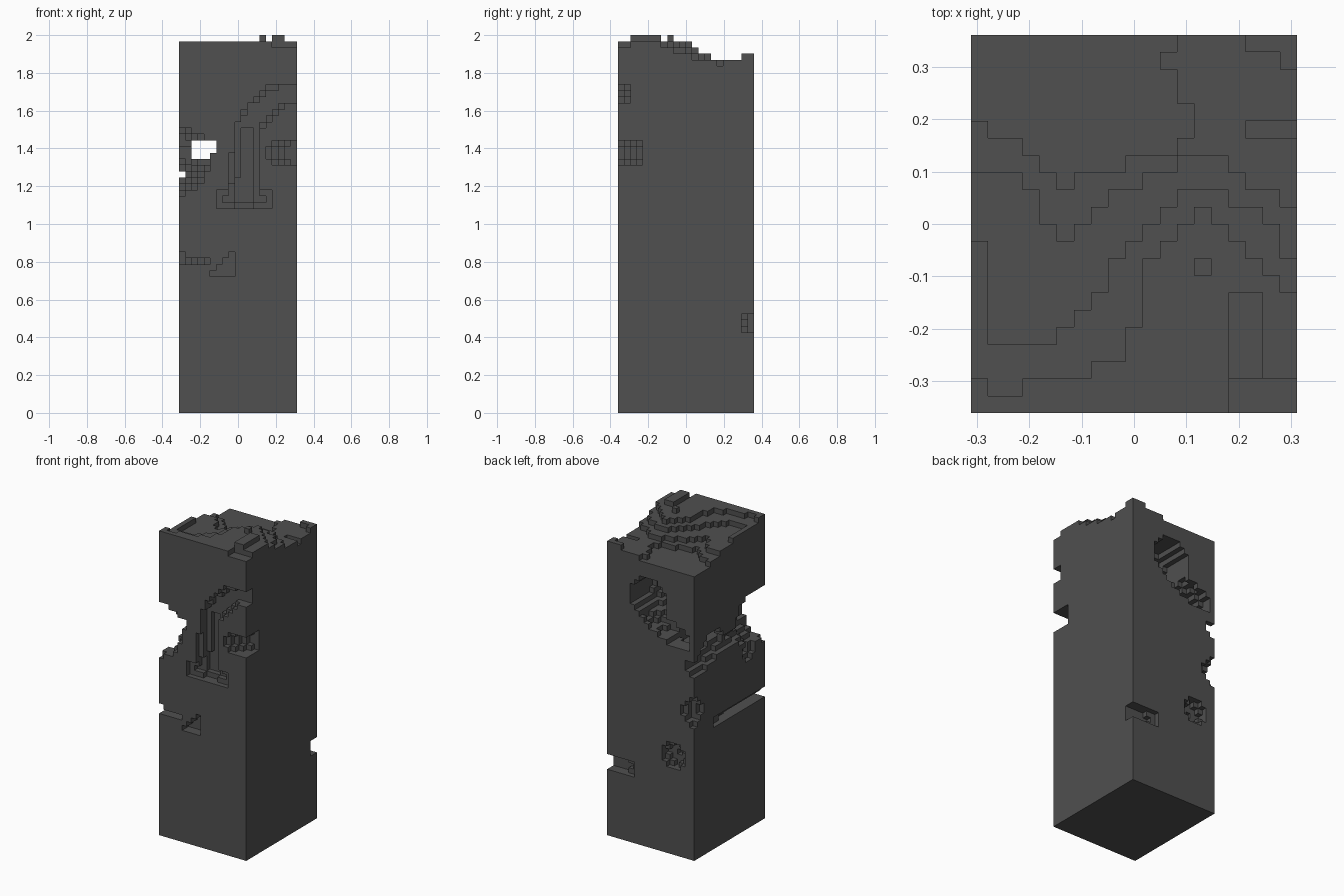
import bpy
import bmesh
from mathutils import Vector

cube = bpy.data.objects.get("Cube")
if cube:
    bpy.data.objects.remove(cube, do_unlink=True)

NX, NY, NZ = 19, 22, 61
UNIT = 2 / NZ

# Terrain contours: depth reached by each terrace, one letter per column (a = 0)
TERRACES = [
    "cbbccccddfjklmlkjih",
    "keeeefghjklmnnnmmlj",
    "ooonlklmnnooppponnm"[:18] + "m",
    "rqqponooopppqwwwwww",
]


def ground_height(x, y):
    """Number of blocks in one column of the terrain."""
    height = 56 + sum(y < ord(row[x]) - ord("a") for row in TERRACES)
    if x == 12 and y > 17 or x == 11 and y == 20:
        height = 57
    if x > 15 and y == 16:                      # shallow gully
        height = 56
    if x > 15 and y == 21 or x == 18 and y == 20:   # back corner rise
        height = 58
    if x > 14 and y < 2:                        # low front ledge
        height = 59
    if x in (15, 16) and 2 <= y < 7 or (x, y) == (13, 8):   # crest
        height = NZ
    return height


solid = {(x, y, z) for x in range(NX) for y in range(NY)
         for z in range(ground_height(x, y))}


def carve_ball(center, radius):
    lo = [int(c - radius) - 1 for c in center]
    hi = [int(c + radius) + 2 for c in center]
    for x in range(lo[0], hi[0]):
        for y in range(lo[1], hi[1]):
            for z in range(lo[2], hi[2]):
                middle = Vector((x + 0.5, y + 0.5, z + 0.5))
                if (middle - center).length <= radius:
                    solid.discard((x, y, z))


def carve_tunnel(*stops):
    """Carve along stops given as x, y, z, radius in blocks."""
    if len(stops) == 1:
        stops = stops * 2
    for start, end in zip(stops, stops[1:]):
        a, b = Vector(start), Vector(end)
        steps = max(1, int((b - a).length * 2))
        for i in range(steps + 1):
            p = a.lerp(b, i / steps)
            carve_ball(p.xyz, p.w)


# Back cave, running down towards the side
carve_tunnel((10, 23, 49, 4.3), (10, 17, 49, 4))
carve_tunnel((9, 20, 46, 3), (7, 20, 44.5, 2.6), (3, 21, 42.7, 2.2))
# Narrow passage from front to back
carve_tunnel((4.8, -1, 43, 1.1), (4.8, 23, 43, 1.1))
carve_tunnel((4, 5, 42, 2.5), (4, 18, 42.5, 2.5))
# Large opening on the front side edge
carve_tunnel((-0.5, -1, 40.8, 5.6), (-0.5, 3, 41, 5.2), (0, 5, 41.5, 4))
carve_tunnel((0, 5, 35, 2))
# Winding cut along the side
carve_tunnel((0, 7, 39.5, 2.2), (0, 12, 39.5, 1.3), (0, 16, 40.5, 3),
             (0, 19, 38, 2), (0, 21.5, 37.7, 1.7))
# Curved groove on the front
carve_tunnel((19, 0, 51.5, 1.8), (16, 0, 51.2, 2), (12.5, 0, 48.5, 2.2),
             (10.8, 0.5, 45, 2.2), (10.5, 0.5, 35, 2.3))
carve_tunnel((7.5, 0, 34.5, 1.7), (13.5, 0, 34.5, 1.7))
carve_tunnel((19, 2, 42, 2.5), (15.5, 0, 42, 1.8))
# Small pockets around the back
carve_tunnel((19, 22, 14.5, 2), (14.5, 22, 14.5, 1.8))
carve_tunnel((4.5, 22, 19.5, 2.5))
carve_tunnel((0, 22, 29, 2.8))

# Thin wedge slit and stepped nook low on the front
for y in range(16):
    for x in range(5):
        if x < 5 * (1 - y / 16):
            solid.discard((x, y, 24))
            if x < 1:
                solid.discard((x, y, 25))
for x in range(5, 9):
    for z in range(22, 26):
        if z - 22 <= x - 5:
            for y in range(2):
                solid.discard((x, y, z))

# Skin: one square wherever a block meets open air
bm = bmesh.new()
corners = {}


def corner(point):
    if point not in corners:
        x, y, z = point
        corners[point] = bm.verts.new(
            ((x - NX / 2) * UNIT, (y - NY / 2) * UNIT, z * UNIT))
    return corners[point]


for block in sorted(solid):
    for axis in range(3):
        for side in (0, 1):
            neighbour = list(block)
            neighbour[axis] += 2 * side - 1
            if tuple(neighbour) in solid:
                continue
            ring = []
            for u, v in ((0, 0), (1, 0), (1, 1), (0, 1)):
                p = list(block)
                p[axis] += side
                p[(axis + 1) % 3] += u
                p[(axis + 2) % 3] += v
                ring.append(corner(tuple(p)))
            bm.faces.new(ring if side else ring[::-1])

mesh = bpy.data.meshes.new("terrain_column")
bm.to_mesh(mesh)
bm.free()

stone = bpy.data.materials.new("dark_grey_stone")
stone.use_nodes = True
grey = (0.08, 0.08, 0.08, 1)
stone.diffuse_color = grey
stone.node_tree.nodes["Principled BSDF"].inputs["Base Color"].default_value = grey
mesh.materials.append(stone)

column = bpy.data.objects.new("terrain_column", mesh)
bpy.context.scene.collection.objects.link(column)
